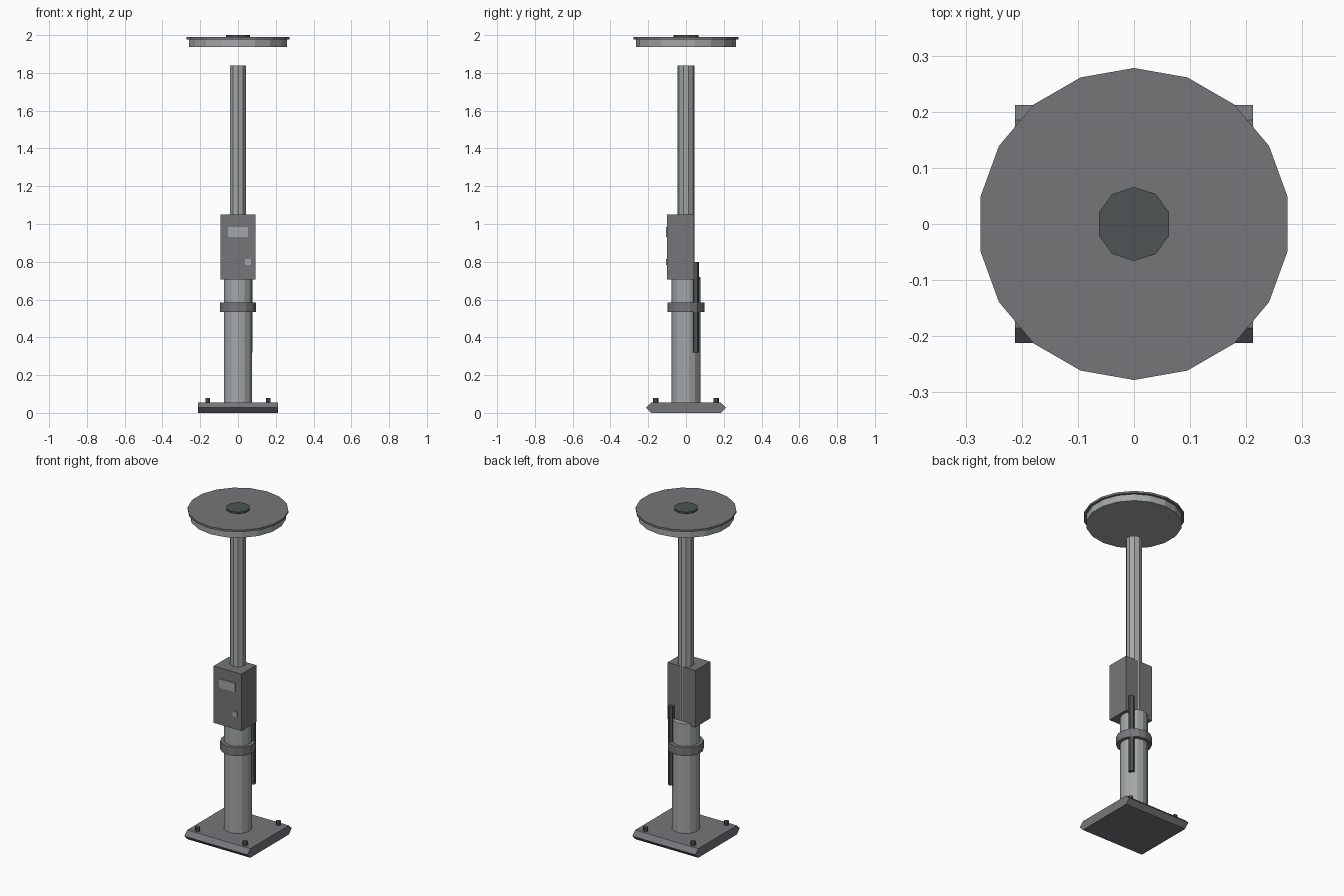
import bpy, bmesh
from mathutils import Matrix, Vector

if "Cube" in bpy.data.objects:
    bpy.data.objects.remove(bpy.data.objects["Cube"])


def material(name, rgb):
    m = bpy.data.materials.new(name)
    m.diffuse_color = (*rgb, 1.0)
    m.use_nodes = True
    m.node_tree.nodes["Principled BSDF"].inputs["Base Color"].default_value = m.diffuse_color
    return m


LIGHT = material("light grey metal", (0.37, 0.39, 0.39))
MID = material("mid grey paint", (0.18, 0.183, 0.195))
DARK = material("dark grey", (0.075, 0.087, 0.087))


def finish(name, bm, mat):
    bmesh.ops.recalc_face_normals(bm, faces=bm.faces)
    mesh = bpy.data.meshes.new(name)
    bm.to_mesh(mesh)
    bm.free()
    mesh.materials.append(mat)
    obj = bpy.data.objects.new(name, mesh)
    bpy.context.collection.objects.link(obj)


def cylinder(name, mat, r, z0, z1, sides, x=0.0, y=0.0):
    # upright prism with its first corner pointing to +y
    bm = bmesh.new()
    bmesh.ops.create_cone(bm, cap_ends=True, segments=sides, radius1=r, radius2=r,
                          depth=z1 - z0,
                          matrix=Matrix.Translation((x, y, (z0 + z1) / 2)))
    finish(name, bm, mat)


def box(name, mat, lo, hi):
    lo, hi = Vector(lo), Vector(hi)
    bm = bmesh.new()
    bmesh.ops.create_cube(bm, size=1.0, matrix=Matrix.Translation((lo + hi) / 2)
                          @ Matrix.Diagonal((*(hi - lo), 1.0)))
    finish(name, bm, mat)


# Base plate: pointed-edge profile extruded along x
bm = bmesh.new()
profile = [(-0.185, 0), (0.185, 0), (0.212, 0.028),
           (0.185, 0.055), (-0.185, 0.055), (-0.212, 0.028)]
face = bm.faces.new([bm.verts.new((-0.212, y, z)) for y, z in profile])
ext = bmesh.ops.extrude_face_region(bm, geom=[face], use_keep_orig=True)
bmesh.ops.translate(bm, vec=(0.424, 0, 0),
                    verts=[g for g in ext["geom"] if isinstance(g, bmesh.types.BMVert)])
finish("base_plate", bm, MID)

# Anchor bolts
for i, (sx, sy) in enumerate([(-1, -1), (1, -1), (1, 1), (-1, 1)]):
    cylinder(f"anchor_bolt_{i + 1}", DARK, 0.015, 0.05, 0.078, 6, 0.16 * sx, 0.16 * sy)

# Column, clamp ring and upper pole
cylinder("lower_column", LIGHT, 0.077, 0.05, 0.72, 14)
cylinder("clamp_ring", MID, 0.098, 0.535, 0.585, 14)
cylinder("upper_pole", LIGHT, 0.045, 0.70, 1.84, 10)

# Control box with display plate and lock
box("control_box", MID, (-0.093, -0.10, 0.705), (0.093, 0.043, 1.05))
box("display_plate", LIGHT, (-0.053, -0.106, 0.932), (0.053, -0.099, 0.985))
box("box_lock", LIGHT, (0.038, -0.106, 0.784), (0.068, -0.099, 0.814))

# Cable conduit behind the column
cylinder("cable_conduit", DARK, 0.017, 0.32, 0.80, 6, 0.063, 0.052)

# Antenna disc floating above the pole
cylinder("disc_body", LIGHT, 0.264, 1.937, 1.98, 18)
cylinder("disc_lid", MID, 0.278, 1.978, 1.99, 18)
cylinder("disc_cap", DARK, 0.066, 1.985, 2.0, 10)
